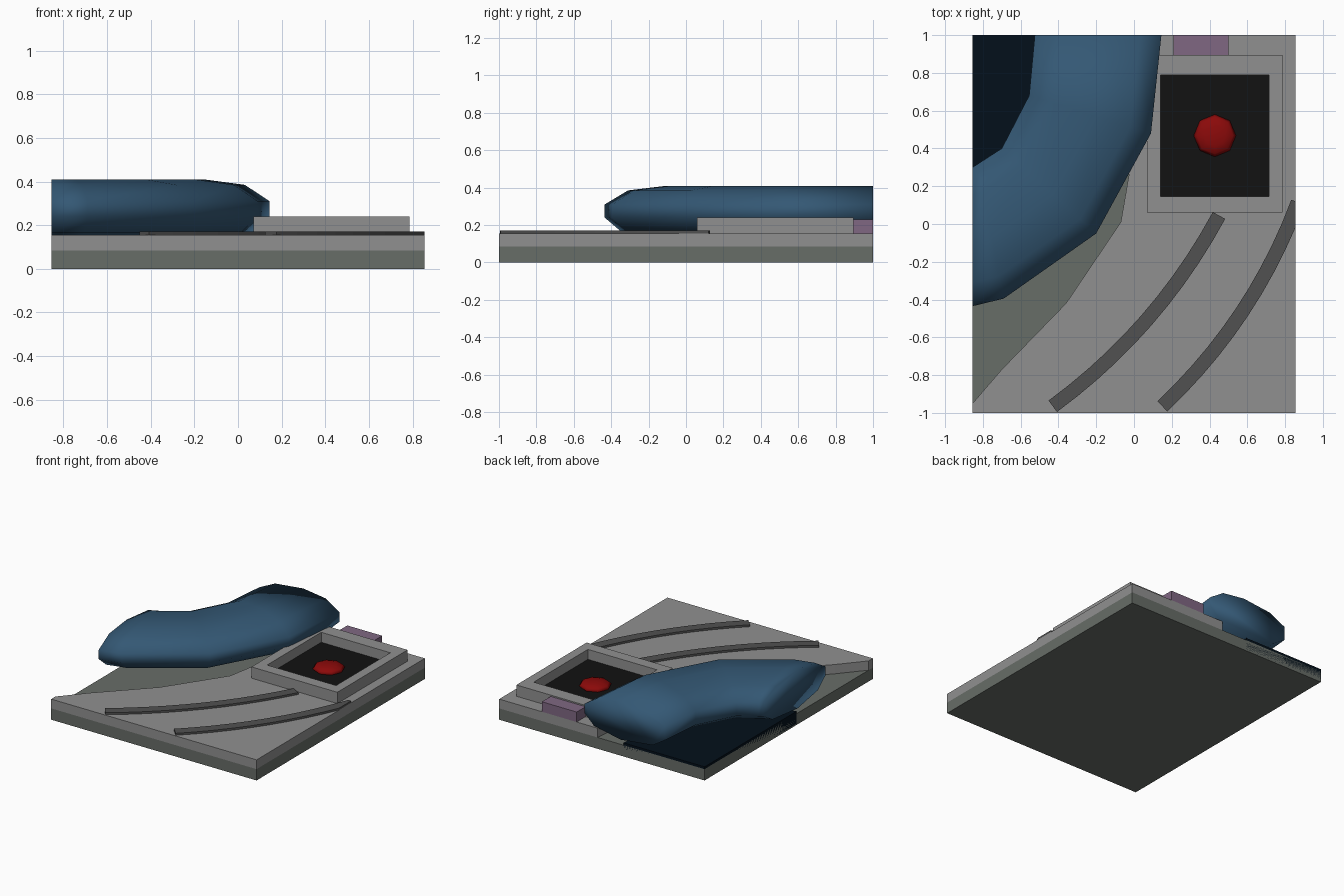
import bpy, bmesh, math
from mathutils import Vector

if "Cube" in bpy.data.objects:
    bpy.data.objects.remove(bpy.data.objects["Cube"])

HX, HY = 0.855, 1.0
GREY = (0.28, 0.28, 0.28)


def finish(name, bm, color=None, smooth=False):
    bmesh.ops.recalc_face_normals(bm, faces=bm.faces[:])
    me = bpy.data.meshes.new(name)
    bm.to_mesh(me)
    bm.free()
    ob = bpy.data.objects.new(name, me)
    bpy.context.collection.objects.link(ob)
    if color:
        mat = bpy.data.materials.new(name + "_colour")
        mat.diffuse_color = (*color, 1)
        mat.use_nodes = True
        mat.node_tree.nodes["Principled BSDF"].inputs["Base Color"].default_value = mat.diffuse_color
        me.materials.append(mat)
    if smooth:
        me.polygons.foreach_set("use_smooth", [True] * len(me.polygons))
    return ob


def prism(name, pts, z0, z1, color=None):
    bm = bmesh.new()
    low = [bm.verts.new((x, y, z0)) for x, y in pts]
    top = [bm.verts.new((x, y, z1)) for x, y in pts]
    bm.faces.new(low[::-1])
    bm.faces.new(top)
    n = len(pts)
    for i in range(n):
        j = (i + 1) % n
        bm.faces.new((low[i], low[j], top[j], top[i]))
    return finish(name, bm, color)


def rect(x0, x1, y0, y1):
    return [(x0, y0), (x1, y0), (x1, y1), (x0, y1)]


# Ground slab, raised plate with a curved bank, and water
prism("ground_slab", rect(-HX, HX, -HY, HY), 0, 0.085, (0.137, 0.153, 0.137))
prism("raised_plate", [(-HX, -HY), (HX, -HY), (HX, HY), (0.035, HY), (-0.02, 0.3),
                       (-0.07, 0.01), (-0.36, -0.42), (-0.70, -0.77), (-HX, -0.95)],
      0.085, 0.155, GREY)
prism("water", [(-HX, -0.095), (-0.74, -0.06), (-0.42, 0.18), (-0.23, 0.57),
                (-0.18, HY), (-HX, HY)], 0.01, 0.103, (0.001, 0.005, 0.011))

# Thick curved canopy: rings spanning outer/inner edge pairs
edges = [((-HX, -0.435), (-HX, 0.30)), ((-0.69, -0.395), (-0.83, 0.316)),
         ((-0.20, -0.05), (-0.70, 0.40)), ((0.09, 0.48), (-0.555, 0.68)),
         ((0.145, HY), (-0.525, HY))]
section = [(0, .24), (0, .31), (.17, .385), (.45, .41), (.8, .385), (1, .32),
           (1, .215), (.85, .15), (.45, .12), (.12, .165)]
bm = bmesh.new()
rings = []
for o, i in edges:
    o, i = Vector(o), Vector(i)
    rings.append([bm.verts.new((*o.lerp(i, t), z)) for t, z in section])
n = len(section)
for a, b in zip(rings, rings[1:]):
    for k in range(n):
        m = (k + 1) % n
        bm.faces.new((a[k], a[m], b[m], b[k]))
bm.faces.new(rings[0])
bm.faces.new(rings[-1])
finish("curved_canopy", bm, (0.034, 0.097, 0.175), True)


# Curved path strips, trimmed at the plate edge
def strip(name, start, end, sag, width=0.075, steps=10):
    a, b = Vector(start), Vector(end)
    d = b - a
    side = Vector((d.y, -d.x)).normalized()
    left, right = [], []
    for k in range(steps + 1):
        t = k / steps
        p = a + d * t + side * sag * 4 * t * (1 - t)
        tan = (d + side * sag * 4 * (1 - 2 * t)).normalized()
        q = Vector((tan.y, -tan.x)) * width / 2
        left.append(tuple(p - q))
        right.append(tuple(p + q))
    ob = prism(name, right + left[::-1], 0.15, 0.17, (0.083, 0.083, 0.083))
    bm = bmesh.new()
    bm.from_mesh(ob.data)
    bmesh.ops.bisect_plane(bm, geom=bm.verts[:] + bm.edges[:] + bm.faces[:],
                           plane_co=(HX, 0, 0), plane_no=(1, 0, 0), clear_outer=True)
    open_edges = [e for e in bm.edges if e.is_boundary]
    if open_edges:
        bmesh.ops.holes_fill(bm, edges=open_edges)
    bm.to_mesh(ob.data)
    bm.free()


strip("path_left", (-0.43, -0.965), (0.45, 0.045), 0.075)
strip("path_right", (0.15, -0.965), (0.868, 0.115), 0.075)

# Open square frame
bm = bmesh.new()
outer, inner = rect(.07, .785, .06, .895), rect(.14, .715, .145, .79)
loops = [[bm.verts.new((x, y, z)) for x, y in pts]
         for pts, z in ((outer, .155), (outer, .24), (inner, .24), (inner, .155))]
for s in range(4):
    a, b = loops[s], loops[(s + 1) % 4]
    for k in range(4):
        m = (k + 1) % 4
        bm.faces.new((a[k], a[m], b[m], b[k]))
finish("pit_frame", bm, GREY)

# Dark pit floor, red flattened dome and rear block
prism("pit_floor", inner, 0.155, 0.165, (0.006, 0.006, 0.006))
bm = bmesh.new()
bmesh.ops.create_uvsphere(bm, u_segments=8, v_segments=6, radius=0.112)
bmesh.ops.scale(bm, vec=(1, 1, 0.3), verts=bm.verts)
bmesh.ops.translate(bm, vec=(0.428, 0.468, 0.173), verts=bm.verts)
finish("red_dome", bm, (0.26, 0.003, 0.003), True)
prism("rear_block", rect(.21, .50, .895, HY), 0.155, 0.23, (0.215, 0.137, 0.225))
